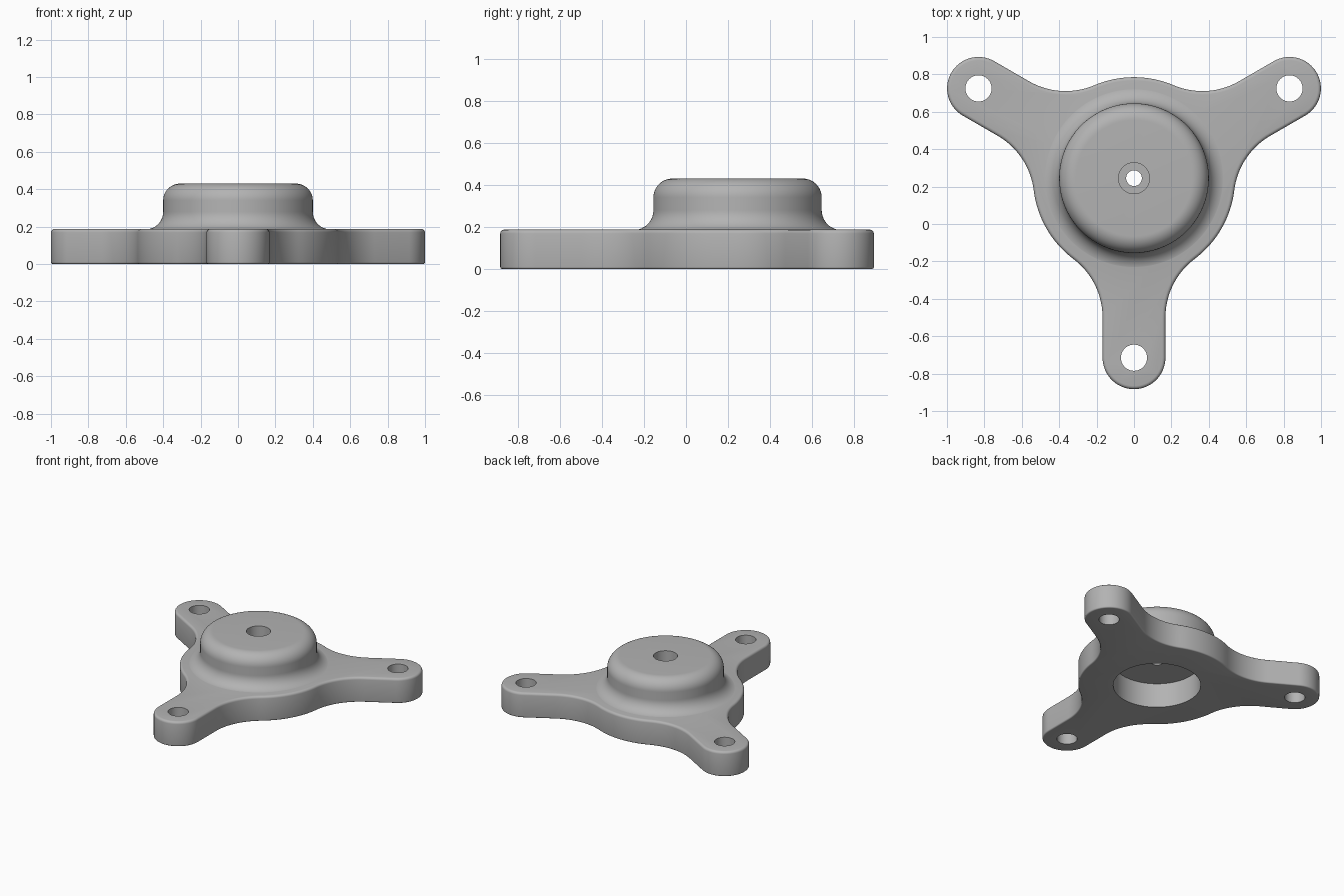
import bpy, bmesh, math
from mathutils import Vector

if "Cube" in bpy.data.objects:
    bpy.data.objects.remove(bpy.data.objects["Cube"])

CY = 0.245                       # hub axis is at x = 0, y = CY
ARM, TIP_R, HUB_R, FILLET = 0.96, 0.168, 0.54, 0.392
PLATE_TOP = 0.187

grey = bpy.data.materials.new("cast grey")
grey.diffuse_color = (0.45, 0.45, 0.45, 1)
grey.use_nodes = True
grey.node_tree.nodes["Principled BSDF"].inputs["Base Color"].default_value = grey.diffuse_color


def make_object(name, bm):
    bmesh.ops.recalc_face_normals(bm, faces=bm.faces)
    mesh = bpy.data.meshes.new(name)
    bm.to_mesh(mesh)
    bm.free()
    ob = bpy.data.objects.new(name, mesh)
    bpy.context.collection.objects.link(ob)
    mesh.materials.append(grey)
    return ob


def arc(cx, cy, r, a0, a1, n):
    return [(cx + r * math.cos(a0 + (a1 - a0) * i / n),
             cy + r * math.sin(a0 + (a1 - a0) * i / n)) for i in range(n + 1)]


def loft(name, rings):
    bm = bmesh.new()
    loops = [[bm.verts.new(p) for p in ring] for ring in rings]
    n = len(loops[0])
    for a, b in zip(loops, loops[1:]):
        for i in range(n):
            bm.faces.new((a[i], a[(i + 1) % n], b[(i + 1) % n], b[i]))
    bm.faces.new(loops[0][::-1])
    bm.faces.new(loops[-1])
    return make_object(name, bm)


def turned(name, profile, x, y, n):
    """Solid of revolution from (radius, z) points, capped at both ends."""
    return loft(name, [[(x + r * math.cos(math.tau * i / n),
                         y + r * math.sin(math.tau * i / n), z)
                        for i in range(n)] for r, z in profile])


def outline(inset, z):
    """Three-armed outline, moved inwards by inset."""
    half = TIP_R + FILLET
    d = math.sqrt((HUB_R + FILLET) ** 2 - half ** 2)
    t = math.atan2(half, d)
    h = math.pi / 2
    pts = []
    for k in range(3):
        local = arc(d, -half, FILLET + inset, math.pi - t, h, 16)
        local += arc(ARM, 0, TIP_R - inset, -h, h, 32)
        local += arc(d, half, FILLET + inset, -h, -math.pi + t, 16)
        local += arc(0, 0, HUB_R - inset, t, math.tau / 3 - t, 16)[1:-1]
        a = -h + k * math.tau / 3
        c, s = math.cos(a), math.sin(a)
        pts += [(c * x - s * y, s * x + c * y + CY, z) for x, y in local]
    return pts


def boolean(target, other, op):
    mod = target.modifiers.new(op.lower(), 'BOOLEAN')
    mod.operation, mod.object, mod.solver = op, other, 'EXACT'
    bpy.context.view_layer.objects.active = target
    bpy.ops.object.modifier_apply(modifier=mod.name)
    bpy.data.objects.remove(other)


# Plate with rounded rims
def rim(r, top):
    steps = [i * math.pi / 8 for i in range(5)]
    if top:
        return [outline(r - r * math.cos(a), PLATE_TOP - r + r * math.sin(a)) for a in steps]
    return [outline(r - r * math.sin(a), r - r * math.cos(a)) for a in steps]


flange = loft("three_arm_flange", rim(0.01, False) + rim(0.018, True))

# Domed boss: flared foot, straight wall, rounded shoulder
foot = arc(0.495, PLATE_TOP + 0.093, 0.095, -math.pi / 2, -math.pi, 14)
shoulder = arc(0.31, 0.34, 0.09, 0, math.pi / 2, 14)
boss = turned("boss", [(0.495, 0.1)] + foot + shoulder, 0, CY, 128)
boolean(flange, boss, 'UNION')

# Underside recess, centre hole and counterbore
bore = turned("bore", [(0.30, -0.1), (0.30, 0.185), (0.042, 0.185), (0.042, 0.25),
                       (0.083, 0.25), (0.083, 0.6)], 0, CY, 96)
boolean(flange, bore, 'DIFFERENCE')

# Mounting holes at the arm tips
for k in range(3):
    a = -math.pi / 2 + k * math.tau / 3
    hole = turned("hole", [(0.07, -0.1), (0.07, 0.4)],
                  ARM * math.cos(a), CY + ARM * math.sin(a), 48)
    boolean(flange, hole, 'DIFFERENCE')

bpy.ops.object.select_all(action='DESELECT')
flange.select_set(True)
bpy.context.view_layer.objects.active = flange
bpy.ops.object.shade_smooth_by_angle(angle=math.radians(30))
